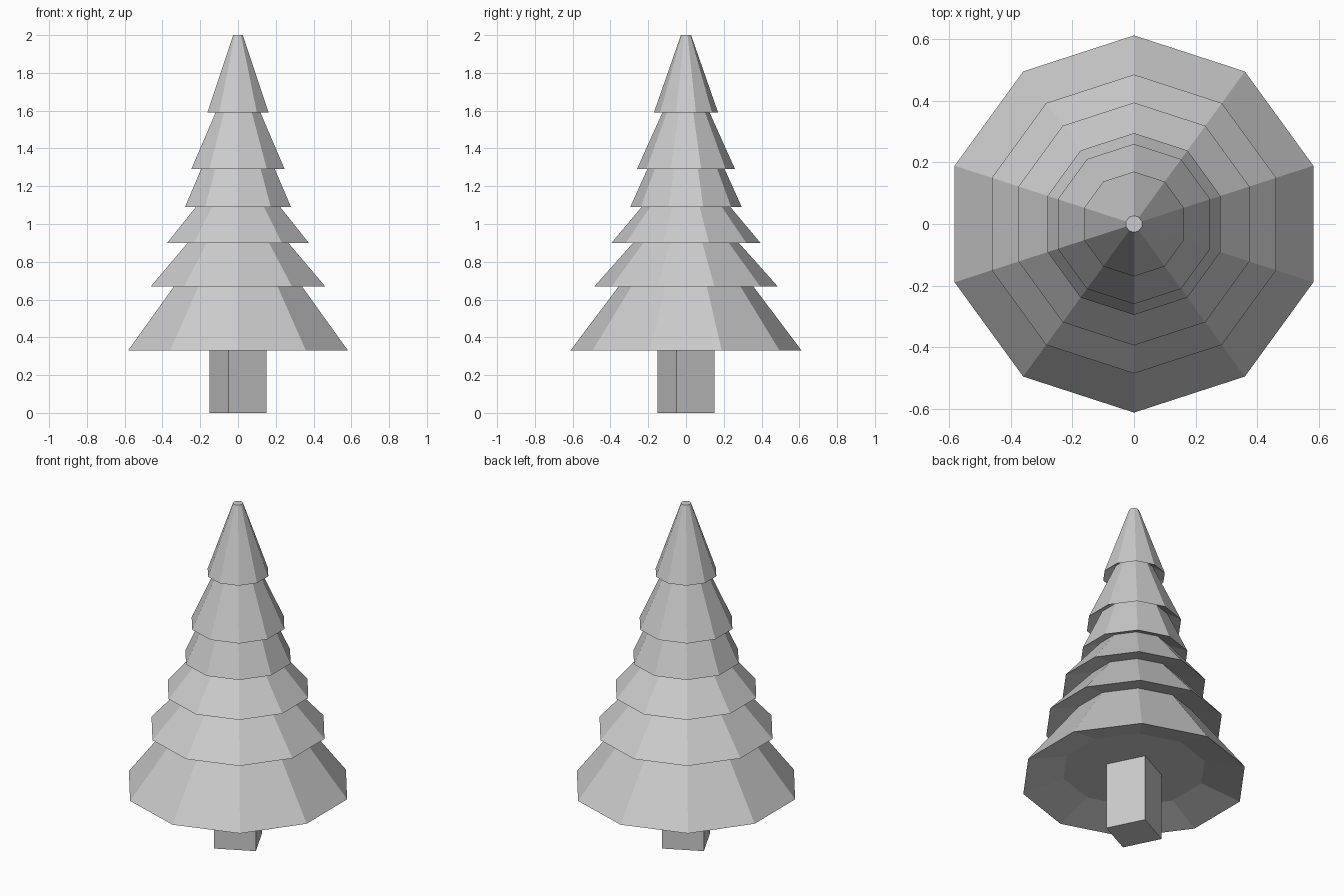
import bpy, bmesh, math

if "Cube" in bpy.data.objects:
    bpy.data.objects.remove(bpy.data.objects["Cube"])

SIDES = 10


def make_object(name, bm):
    bmesh.ops.recalc_face_normals(bm, faces=bm.faces)
    mesh = bpy.data.meshes.new(name)
    bm.to_mesh(mesh)
    bm.free()
    obj = bpy.data.objects.new(name, mesh)
    bpy.context.collection.objects.link(obj)
    return obj


def lathe(name, profile, sides, start):
    """Stack of polygon rings (radius, z), capped at both ends."""
    bm = bmesh.new()
    rings = []
    for r, z in profile:
        angles = [start + i * math.tau / sides for i in range(sides)]
        rings.append([bm.verts.new((r * math.cos(a), r * math.sin(a), z)) for a in angles])
    for low, high in zip(rings, rings[1:]):
        for i in range(sides):
            j = (i + 1) % sides
            bm.faces.new((low[i], low[j], high[j], high[i]))
    bm.faces.new(rings[0][::-1])
    bm.faces.new(rings[-1])
    return make_object(name, bm)


# Foliage tiers: skirt radius, skirt height, radius where the next tier starts
tiers = [
    (0.612, 0.33, 0.356),
    (0.485, 0.67, 0.280),
    (0.394, 0.90, 0.235),
    (0.295, 1.09, 0.205),
    (0.260, 1.29, 0.125),
    (0.170, 1.59, 0.027),
]
LIFT = 0.045  # each underside rises slightly towards the middle

profile = [(0.39, 0.395)]  # recessed ceiling under the lowest tier
for k, (r, z, top_r) in enumerate(tiers):
    profile.append((r, z))
    if k + 1 < len(tiers):
        next_z = tiers[k + 1][1]
        slope = (r - top_r) / (next_z - z)
        profile.append((top_r - slope * LIFT, next_z + LIFT))
    else:
        profile.append((top_r, 2.0))

lathe("foliage", profile, SIDES, math.pi / 2)

# Square trunk, turned slightly about its axis
lathe("trunk", [(0.16, 0.0), (0.16, 0.395)], 4, math.atan2(-0.15, -0.05))
